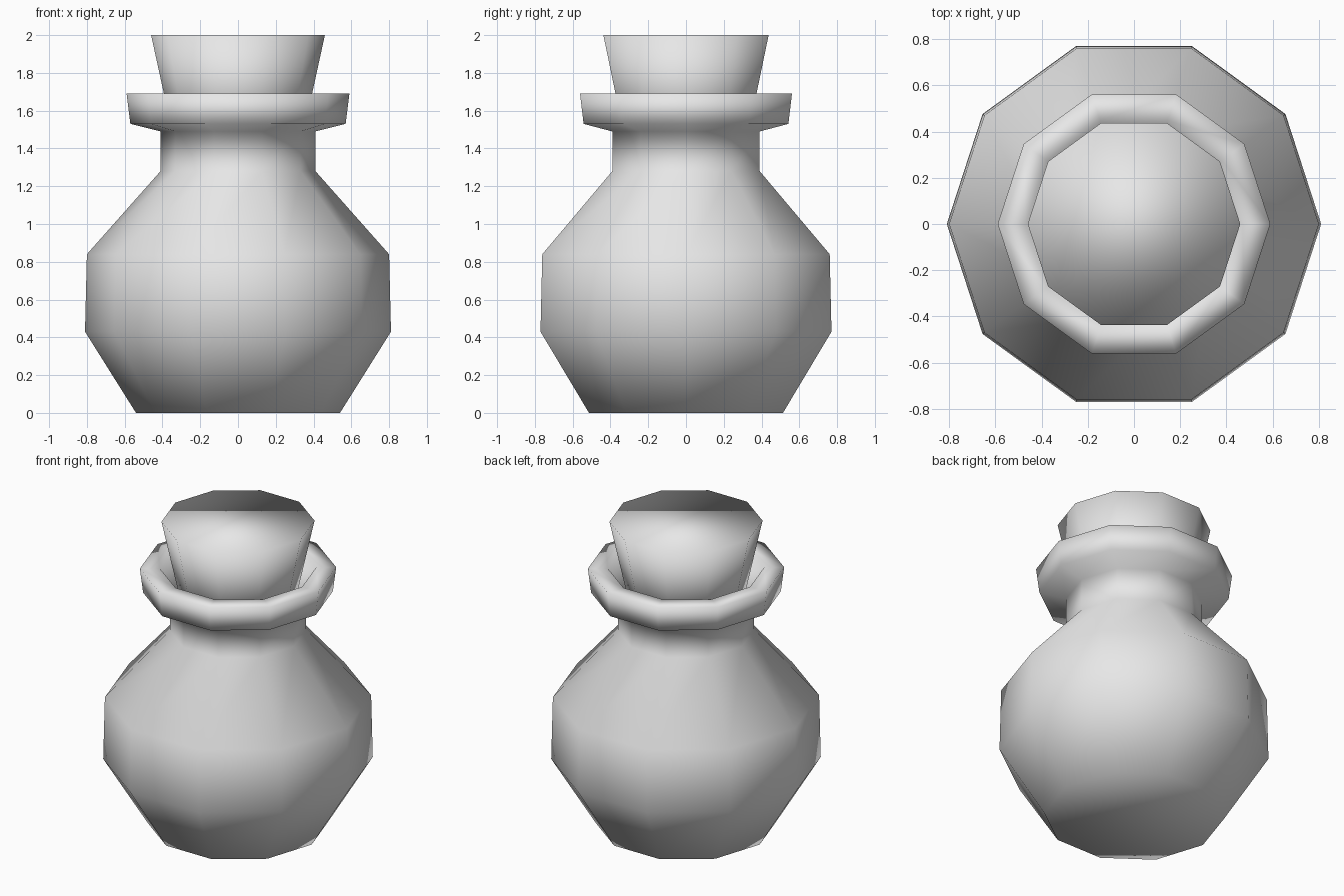
import bpy, bmesh, math

cube = bpy.data.objects.get("Cube")
if cube:
    bpy.data.objects.remove(cube, do_unlink=True)

SIDES = 10

grey = bpy.data.materials.new("plain_grey")
grey.use_nodes = True
grey.diffuse_color = (0.8, 0.8, 0.8, 1)
grey.node_tree.nodes["Principled BSDF"].inputs["Base Color"].default_value = (0.8, 0.8, 0.8, 1)


def turned(name, profile):
    """Ten-sided solid from (radius, height) points, capped at both ends, all smooth."""
    bm = bmesh.new()
    rings = []
    for r, z in profile:
        angles = [2 * math.pi * i / SIDES for i in range(SIDES)]
        rings.append([bm.verts.new((r * math.cos(a), r * math.sin(a), z)) for a in angles])
    for low, high in zip(rings, rings[1:]):
        for i in range(SIDES):
            j = (i + 1) % SIDES
            bm.faces.new((low[i], low[j], high[j], high[i]))
    bm.faces.new(rings[0][::-1])
    bm.faces.new(rings[-1])
    bmesh.ops.recalc_face_normals(bm, faces=bm.faces)
    for f in bm.faces:
        f.smooth = True
    mesh = bpy.data.meshes.new(name)
    bm.to_mesh(mesh)
    bm.free()
    mesh.materials.append(grey)
    obj = bpy.data.objects.new(name, mesh)
    bpy.context.collection.objects.link(obj)
    return obj


# Bottle: base, belly, shoulder, neck, flared lip, then down inside the mouth
turned("bottle", [
    (0.54, 0), (0.81, 0.43), (0.8, 0.84), (0.41, 1.28), (0.41, 1.49),
    (0.57, 1.53), (0.59, 1.69), (0.47, 1.69), (0.38, 1.5), (0.36, 1.38),
])

# Tapered stopper sitting in the mouth
turned("stopper", [(0.34, 1.45), (0.46, 2.0)])
